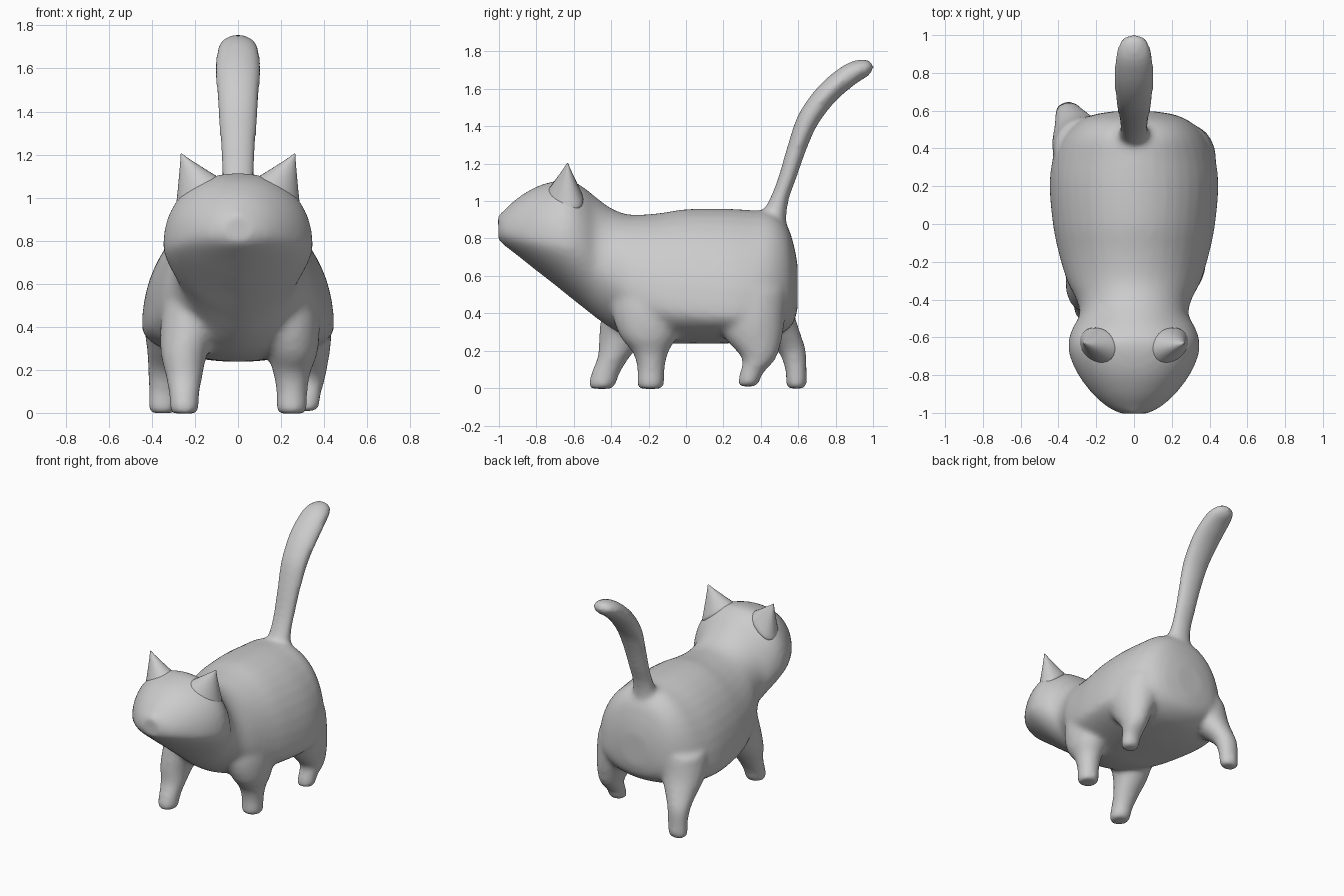
import bpy, bmesh, math
from mathutils import Vector


def spline(rows, steps=4):
    """Catmull-Rom interpolation of rows of numbers."""
    rows = [Vector(r) for r in rows]
    out = []
    for i in range(len(rows) - 1):
        a, b = rows[max(i - 1, 0)], rows[i]
        c, d = rows[i + 1], rows[min(i + 2, len(rows) - 1)]
        for k in range(steps):
            t = k / steps
            out.append(0.5 * (2 * b + (c - a) * t + (2 * a - 5 * b + 4 * c - d) * t ** 2
                              + (3 * b - a - 3 * c + d) * t ** 3))
    return out + [rows[-1]]


def loft(bm, rings):
    vs = [[bm.verts.new(p) for p in r] for r in rings]
    n = len(vs[0])
    for a, b in zip(vs, vs[1:]):
        for i in range(n):
            j = (i + 1) % n
            bm.faces.new((a[i], a[j], b[j], b[i]))
    bm.faces.new(vs[0][::-1])
    bm.faces.new(vs[-1])


def power(v, n):
    return math.copysign(abs(v) ** (2 / n), v)


def trunk(bm, rows, sides=40):
    """Rows: y, bottom z, top z, half width, z of widest point, squareness above and below."""
    rings = []
    for y, zb, zt, w, zw, nt, nb in spline(rows):
        ring = []
        for i in range(sides):
            a = math.tau * (i + 0.5) / sides
            up = math.sin(a) > 0
            n = nt if up else nb
            s = power(math.sin(a), n)
            ring.append((w * power(math.cos(a), n), y, zw + s * ((zt - zw) if up else (zw - zb))))
        rings.append(ring)
    loft(bm, rings)


def tube(bm, rows, follow=False, sides=24):
    """Rows: x, y, z, radius in x, radius across."""
    rows = spline(rows)
    rings = []
    for i, (x, y, z, rx, ry) in enumerate(rows):
        d = rows[min(i + 1, len(rows) - 1)] - rows[max(i - 1, 0)]
        t = Vector((0, d[1], d[2])).normalized() if follow else Vector((0, 0, 1))
        across = Vector((0, t.z, -t.y))
        rings.append([Vector((x, y, z)) + Vector((rx * math.cos(a), 0, 0)) + across * ry * math.sin(a)
                      for a in (math.tau * k / sides for k in range(sides))])
    loft(bm, rings)


def finish(bm, name):
    bmesh.ops.recalc_face_normals(bm, faces=bm.faces)
    for f in bm.faces:
        f.smooth = True
    me = bpy.data.meshes.new(name)
    bm.to_mesh(me)
    bm.free()
    ob = bpy.data.objects.new(name, me)
    bpy.context.collection.objects.link(ob)
    return ob


bm = bmesh.new()

# head, neck and torso
trunk(bm, [
    (-1.003, .79, .915, .07, .84, 2, 2), (-.97, .762, .953, .14, .83, 1.9, 1.9),
    (-.9, .708, 1.017, .22, .81, 2, 1.7), (-.8, .628, 1.077, .295, .79, 2.1, 1.6),
    (-.7, .55, 1.107, .34, .775, 2.2, 1.6), (-.62, .485, 1.112, .347, .765, 2.2, 1.65),
    (-.55, .43, 1.075, .325, .74, 2.1, 1.7), (-.48, .375, 1.02, .29, .68, 2, 1.8),
    (-.4, .32, .962, .305, .60, 2, 1.9), (-.3, .27, .928, .355, .52, 2, 2),
    (-.15, .24, .935, .40, .45, 2, 2), (0, .238, .957, .43, .42, 2, 2),
    (.2, .238, .96, .447, .40, 2, 2), (.35, .25, .952, .43, .40, 2, 2),
    (.46, .27, .94, .38, .43, 2.1, 2), (.54, .31, .87, .30, .47, 2.2, 2),
    (.58, .36, .75, .21, .50, 2.2, 2), (.597, .43, .65, .10, .55, 2, 2)])

# muzzle pads and nose
for x, y, z, r in ((-.06, -.95, .84, .055), (.06, -.95, .84, .055), (0, -.968, .905, .042)):
    tube(bm, [(x, y, z + r * math.sin(a), r * math.cos(a) + .001, r * math.cos(a) + .001)
              for a in (-1.57, -.8, 0, .8, 1.57)])

# four legs in mid-stride, flaring into the body
tube(bm, [(.25, -.19, -.004, .05, .05), (.25, -.19, .012, .071, .072), (.25, -.187, .1, .073, .073),
          (.25, -.19, .19, .088, .095), (.25, -.2, .28, .12, .155), (.22, -.2, .42, .16, .2),
          (.2, -.2, .58, .16, .19)])
tube(bm, [(-.25, -.45, -.004, .05, .05), (-.25, -.45, .012, .067, .071), (-.25, -.43, .08, .07, .077),
          (-.25, -.385, .17, .086, .087), (-.25, -.335, .28, .11, .13), (-.22, -.28, .42, .14, .17),
          (-.2, -.25, .58, .14, .17)])
tube(bm, [(.315, .33, .008, .04, .035), (.315, .332, .022, .061, .056), (.32, .35, .08, .065, .063),
          (.325, .39, .16, .08, .092), (.31, .36, .27, .115, .155), (.28, .34, .38, .155, .19),
          (.26, .34, .52, .16, .2)])
tube(bm, [(-.35, .59, -.002, .048, .038), (-.35, .59, .014, .066, .056), (-.345, .588, .1, .07, .058),
          (-.34, .565, .2, .08, .077), (-.31, .49, .30, .115, .12), (-.28, .42, .40, .155, .16),
          (-.26, .39, .54, .16, .17)])

# raised tail
tube(bm, [(0, .45, .84, .11, .09), (0, .478, .94, .084, .062), (0, .507, 1.03, .075, .047),
          (0, .543, 1.13, .078, .047), (0, .598, 1.3, .087, .052), (0, .655, 1.44, .097, .059),
          (0, .755, 1.575, .105, .061), (0, .875, 1.676, .1, .06), (0, .95, 1.71, .08, .05),
          (0, .99, 1.722, .05, .03), (0, 1.003, 1.725, .015, .01)], follow=True)

body = finish(bm, "cat_body")
rm = body.modifiers.new("fuse", 'REMESH')
rm.mode = 'VOXEL'
rm.voxel_size = .017
rm.use_smooth_shade = True
sm = body.modifiers.new("soften", 'SMOOTH')
sm.factor = .5
sm.iterations = 10

# pointed ears
for side, name in ((1, "right_ear"), (-1, "left_ear")):
    bm = bmesh.new()
    tip = Vector((.265 * side, -.633, 1.205))
    base = [(.315, -.64, .90), (.23, -.76, .96), (.09, -.78, 1.05), (.03, -.65, 1.09),
            (.12, -.53, 1.04), (.27, -.52, .92)]
    base = [Vector((x * side, y, z)) for x, y, z in base]
    mid = sum(base, Vector()) / len(base)
    rings = []
    for t in (0, .25, .5, .75, .92, 1):
        c = mid.lerp(tip, t)
        w = max(1 - t ** .95, .03)
        rings.append([c + (p - mid) * w for p in base])
    loft(bm, rings)
    ear = finish(bm, name)
    sub = ear.modifiers.new("round", 'SUBSURF')
    sub.levels = sub.render_levels = 2
